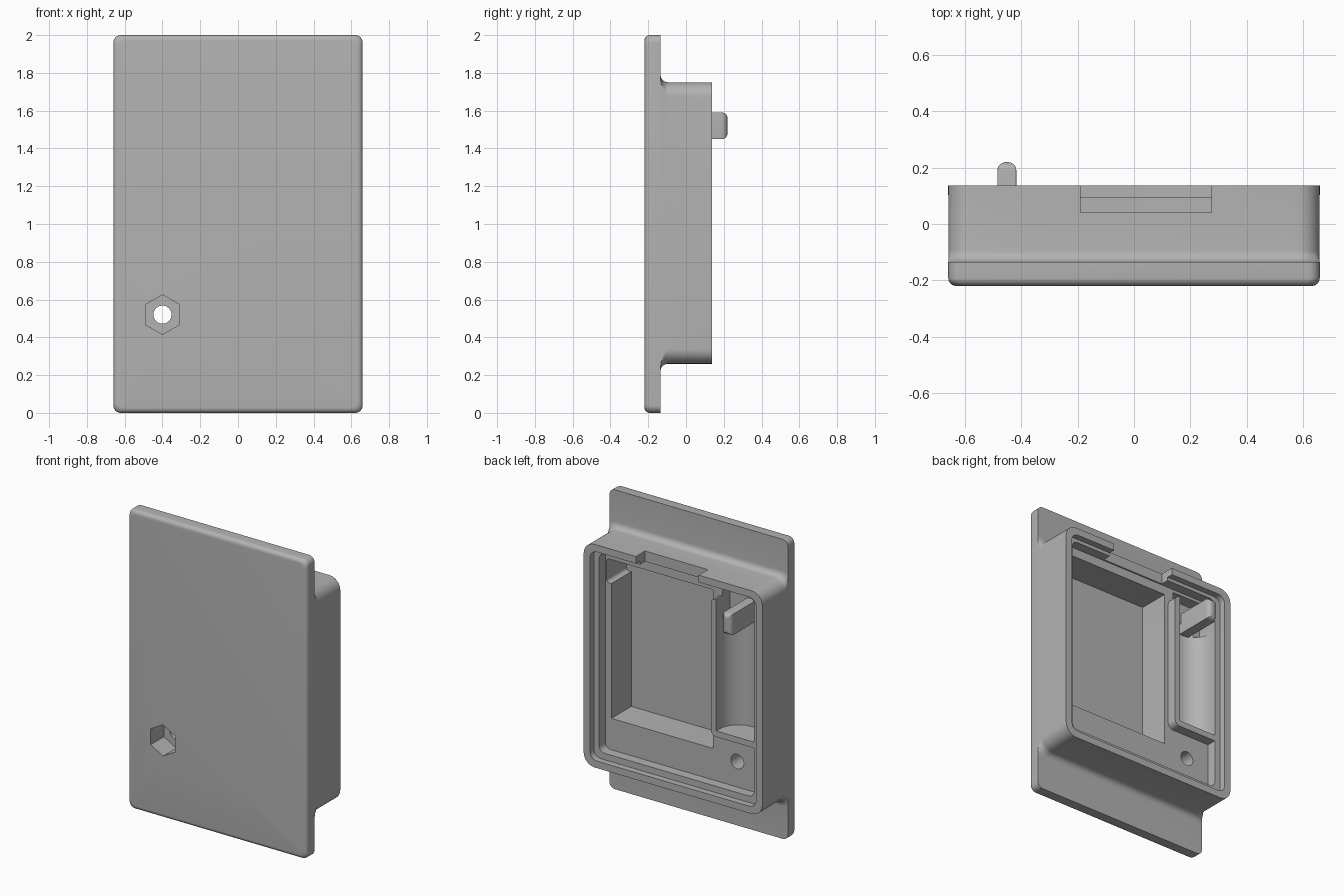
import bpy, bmesh
from math import sin, cos, pi, radians

if "Cube" in bpy.data.objects:
    bpy.data.objects.remove(bpy.data.objects["Cube"])

grey = bpy.data.materials.new("plain_grey")
grey.use_nodes = True
grey.diffuse_color = (0.45, 0.45, 0.45, 1)
grey.node_tree.nodes["Principled BSDF"].inputs["Base Color"].default_value = (0.45, 0.45, 0.45, 1)


def ring(rect, r, n=8):
    """Rounded rectangle in x and z."""
    x0, x1, z0, z1 = rect
    corners = [(x1 - r, z1 - r), (x0 + r, z1 - r), (x0 + r, z0 + r), (x1 - r, z0 + r)]
    return [(cx + r * cos(a), cz + r * sin(a))
            for q, (cx, cz) in enumerate(corners)
            for a in [(q + i / n) * pi / 2 for i in range(n + 1)]]


def loft(name, sections):
    """Skin a list of (y, outline) sections and cap both ends."""
    bm = bmesh.new()
    loops = [[bm.verts.new((x, y, z)) for x, z in pts] for y, pts in sections]
    n = len(loops[0])
    for a, b in zip(loops, loops[1:]):
        for i in range(n):
            j = (i + 1) % n
            bm.faces.new((a[i], a[j], b[j], b[i]))
    bm.faces.new(loops[0])
    bm.faces.new(loops[-1])
    bmesh.ops.recalc_face_normals(bm, faces=bm.faces)
    mesh = bpy.data.meshes.new(name)
    bm.to_mesh(mesh)
    bm.free()
    obj = bpy.data.objects.new(name, mesh)
    bpy.context.collection.objects.link(obj)
    mesh.materials.append(grey)
    return obj


def block(name, rect, y0, y1, r=0.004):
    pts = ring(rect, r)
    return loft(name, [(y0, pts), (y1, pts)])


def prism(name, x, z, radius, sides, y0, y1):
    pts = [(x + radius * sin(2 * pi * i / sides), z + radius * cos(2 * pi * i / sides))
           for i in range(sides)]
    return loft(name, [(y0, pts), (y1, pts)])


def grow(rect, d):
    return (rect[0] - d, rect[1] + d, rect[2] - d, rect[3] + d)


def combine(target, tool, operation):
    mod = target.modifiers.new(operation, 'BOOLEAN')
    mod.operation = operation
    mod.solver = 'EXACT'
    mod.object = tool
    bpy.context.view_layer.objects.active = target
    bpy.ops.object.modifier_apply(modifier=mod.name)
    bpy.data.objects.remove(tool)


# Front plate with rounded front edge, flared into the rear box
PLATE = (-0.66, 0.66, 0, 2)
BOX = (-0.66, 0.66, 0.26, 1.75)
steps = [i / 6 * pi / 2 for i in range(7)]
sections = []
for a in steps:
    inset = 0.028 * (1 - sin(a))
    sections.append((-0.22 + 0.028 * (1 - cos(a)), ring(grow(PLATE, -inset), 0.04)))
sections.append((-0.135, ring(PLATE, 0.04)))
for a in steps:
    flare = ring(grow(BOX, 0.04 * (1 - sin(a))), 0.08)
    sections.append((-0.135 + 0.04 * (1 - cos(a)),
                     [(max(-0.6595, min(0.6595, x)), z) for x, z in flare]))
sections.append((0.137, ring(BOX, 0.08)))
housing = loft("housing", sections)

# Stepped rim recess and main pocket
for name, rect, depth, r in [
        ("rim_step", grow(BOX, -0.047), 0.095, 0.05),
        ("inner_recess", (-0.57, 0.575, 0.35, 1.68), 0.03, 0.04),
        ("main_pocket", (-0.22, 0.53, 0.56, 1.62), -0.18, 0.004),
        ("pocket_widening", (0.3, 0.565, 1.46, 1.62), -0.18, 0.02),
        ("cable_notch", (-0.19, 0.275, 1.6, 1.85), 0.04, 0.004)]:
    combine(housing, block(name, rect, depth, 0.3, r), 'DIFFERENCE')

# Wall around the side compartment
combine(housing, block("compartment_wall", (-0.63, -0.25, 0.68, 1.6), 0, 0.095, 0.04), 'UNION')

# Round-bottomed compartment: vertical cylinder plus straight opening
bpy.ops.mesh.primitive_cylinder_add(vertices=48, radius=0.14, depth=0.8,
                                    location=(-0.43, 0.06, 1.12))
combine(housing, bpy.context.object, 'DIFFERENCE')
combine(housing, block("opening", (-0.57, -0.29, 0.72, 1.55), 0.06, 0.3), 'DIFFERENCE')
combine(housing, block("end_cavity", (-0.57, -0.29, 1.46, 1.66), -0.05, 0.3), 'DIFFERENCE')

# Hexagonal nut seat and screw hole
combine(housing, prism("nut_seat", -0.4, 0.52, 0.105, 6, -0.3, -0.08), 'DIFFERENCE')
combine(housing, prism("screw_hole", -0.4, 0.52, 0.048, 32, -0.3, 0.3), 'DIFFERENCE')

# Rounded peg in the compartment
PEG = (-0.485, -0.418, 1.45, 1.59)
peg_sections = [(-0.06, ring(PEG, 0.002))]
for a in steps:
    peg_sections.append((0.19 + 0.03 * sin(a), ring(grow(PEG, -0.03 * (1 - cos(a))), 0.002)))
peg = loft("peg", peg_sections)

# Smooth the rounded surfaces, keep edges sharp
for obj in (housing, peg):
    bpy.ops.object.select_all(action='DESELECT')
    obj.select_set(True)
    bpy.context.view_layer.objects.active = obj
    bpy.ops.object.shade_smooth_by_angle(angle=radians(30))
